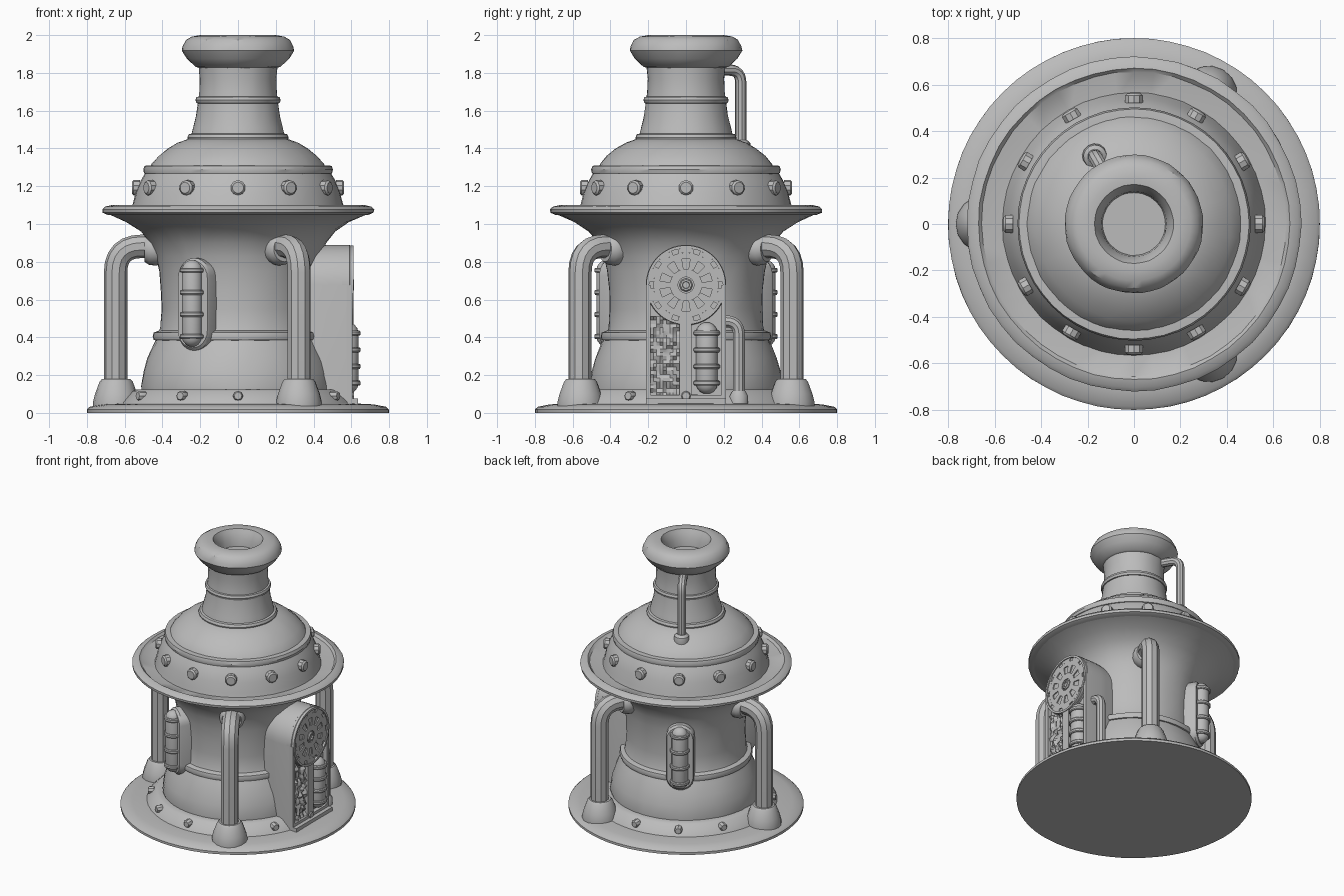
import bpy, bmesh, math, random
from math import radians, sin, cos, pi
from mathutils import Matrix, Vector

random.seed(4)
if "Cube" in bpy.data.objects:
    bpy.data.objects.remove(bpy.data.objects["Cube"])

stone = bpy.data.materials.new("plain_grey")
stone.use_nodes = True
stone.diffuse_color = (0.5, 0.5, 0.5, 1)
stone.node_tree.nodes["Principled BSDF"].inputs["Base Color"].default_value = (0.5, 0.5, 0.5, 1)


def finish(obj, angle=0, smooth=35):
    """Turn the part round the tower axis, colour it and shade it."""
    obj.data.materials.append(stone)
    obj.matrix_world = Matrix.Rotation(radians(angle), 4, 'Z') @ obj.matrix_world
    bpy.ops.object.select_all(action='DESELECT')
    obj.select_set(True)
    bpy.context.view_layer.objects.active = obj
    if obj.type == 'CURVE':
        bpy.ops.object.convert(target='MESH')
    bpy.ops.object.shade_smooth_by_angle(angle=radians(smooth))
    return bpy.context.object


def from_bmesh(name, bm, angle=0, smooth=35):
    bmesh.ops.recalc_face_normals(bm, faces=bm.faces)
    mesh = bpy.data.meshes.new(name)
    bm.to_mesh(mesh)
    bm.free()
    obj = bpy.data.objects.new(name, mesh)
    bpy.context.collection.objects.link(obj)
    return finish(obj, angle, smooth)


def lathe(name, profile, centre=(0, 0, 0), angle=0, sides=48, wobble=0.0, axis='Z'):
    """Revolve (radius, height) points, closed on the axis at both ends."""
    bm = bmesh.new()
    pts = [(0, profile[0][1])] + list(profile) + [(0, profile[-1][1])]
    verts = [bm.verts.new((r, 0, z)) for r, z in pts]
    edges = [bm.edges.new(pair) for pair in zip(verts, verts[1:])]
    bmesh.ops.spin(bm, geom=verts + edges, cent=(0, 0, 0), axis=(0, 0, 1),
                   angle=2 * pi, steps=sides, use_merge=True)
    bmesh.ops.remove_doubles(bm, verts=bm.verts, dist=1e-5)
    for v in bm.verts:
        if v.co.xy.length > 0.01:
            v.co.xy *= 1 + random.uniform(-wobble, wobble)
    if axis == 'X':
        bmesh.ops.rotate(bm, verts=bm.verts, matrix=Matrix.Rotation(pi / 2, 3, 'Y'))
    bmesh.ops.translate(bm, verts=bm.verts, vec=centre)
    return from_bmesh(name, bm, angle)


def tube(name, points, radius, bend, angle=0):
    """Pipe through corner points with rounded elbows."""
    path = [Vector(points[0])]
    for a, b, c in zip(points, points[1:], points[2:]):
        a, b, c = Vector(a), Vector(b), Vector(c)
        p, q = b + (a - b).normalized() * bend, b + (c - b).normalized() * bend
        path += [p.lerp(b, t).lerp(b.lerp(q, t), t) for t in (i / 6 for i in range(7))]
    path.append(Vector(points[-1]))
    curve = bpy.data.curves.new(name, 'CURVE')
    curve.dimensions = '3D'
    curve.bevel_depth, curve.bevel_resolution, curve.use_fill_caps = radius, 3, True
    line = curve.splines.new('POLY')
    line.points.add(len(path) - 1)
    for point, co in zip(line.points, path):
        point.co = (*co, 1)
    obj = bpy.data.objects.new(name, curve)
    bpy.context.collection.objects.link(obj)
    return finish(obj, angle)


def loft(name, outline, sections, angle=0):
    """Join scaled copies of a (y, z) outline along x; sections are (x, inset)."""
    bm = bmesh.new()
    mid = sum(z for y, z in outline) / len(outline)
    rings = []
    for x, inset in sections:
        rings.append([bm.verts.new((x, y * (1 - inset), mid + (z - mid) * (1 - inset)))
                      for y, z in outline])
    for r0, r1 in zip(rings, rings[1:]):
        for i in range(len(r0)):
            j = (i + 1) % len(r0)
            bm.faces.new((r0[i], r0[j], r1[j], r1[i]))
    bm.faces.new(rings[0])
    bm.faces.new(rings[-1])
    return from_bmesh(name, bm, angle)


def rect(y0, y1, z0, z1):
    return [(y0, z0), (y1, z0), (y1, z1), (y0, z1)]


def arc(radius, z, start, end, steps=12):
    angles = [radians(start + (end - start) * i / steps) for i in range(steps + 1)]
    return [(radius * cos(a), z + radius * sin(a)) for a in angles]


def capsule(name, x, y, low, high, radius, bands, angle=0):
    """Rounded glass lamp with cage bands."""
    bottom = [(radius * cos(a), low + radius + radius * sin(a)) for a in (-1.3, -0.9, -0.45, 0)]
    top = [(r, low + high - z) for r, z in reversed(bottom)]
    lathe(name, bottom + top, (x, y, 0), angle, 20)
    for i in range(bands):
        z = low + radius + (high - low - 2 * radius) * i / (bands - 1)
        r = radius + 0.011
        lathe(name + "_band", [(r - .005, z - .013), (r, z - .007), (r, z + .007), (r - .005, z + .013)],
              (x, y, 0), angle, 20)


# Base plate and the riveted collar on it
lathe("base_plate", [(.8, 0), (.8, .018), (.785, .032), (.72, .045), (.62, .05)], sides=64, wobble=.001)
lathe("base_collar", [(.63, .03), (.615, .06), (.56, .115), (.54, .125), (.5, .125)])

# Tower wall, with bulging foot and flared brim
lathe("tower_wall", [(.51, .1), (.515, .14), (.5, .22), (.48, .29), (.45, .36), (.43, .4),
                     (.41, .45), (.405, .55), (.408, .65), (.418, .75), (.435, .83), (.465, .9),
                     (.515, .96), (.59, 1.01), (.67, 1.045), (.715, 1.06)], wobble=.006)
lathe("waist_ring", [(.42, .38), (.447, .387), (.452, .405), (.447, .425), (.42, .435)], wobble=.002)
lathe("brim", [(.69, 1.048), (.718, 1.06), (.72, 1.078), (.705, 1.092), (.67, 1.1),
               (.655, 1.085), (.55, 1.07)], wobble=.003)

# Roof skirt, dome and chimney
lathe("roof_skirt", [(.57, 1.06), (.558, 1.1), (.54, 1.17), (.515, 1.23), (.49, 1.27)], wobble=.003)
lathe("roof_ring", [(.48, 1.262), (.497, 1.268), (.502, 1.288), (.495, 1.308), (.465, 1.31)], wobble=.002)
lathe("dome", [(.47, 1.29), (.455, 1.32), (.42, 1.36), (.37, 1.4), (.32, 1.43), (.25, 1.455)], wobble=.006)
lathe("chimney_foot_ring", [(.25, 1.43), (.264, 1.44), (.268, 1.458), (.26, 1.475), (.24, 1.48)], wobble=.002)
lathe("chimney", [(.25, 1.46), (.238, 1.51), (.222, 1.57), (.213, 1.64), (.205, 1.7), (.203, 1.77),
                  (.21, 1.84)], wobble=.006)
lathe("chimney_band", [(.2, 1.636), (.22, 1.64), (.226, 1.656), (.22, 1.672), (.2, 1.676)], wobble=.002)
lathe("chimney_cap", [(.2, 1.825), (.225, 1.832), (.27, 1.875), (.298, 1.918), (.293, 1.94), (.275, 1.975),
                      (.245, 1.992), (.2, 2), (.17, 1.998), (.158, 1.975), (.14, 1.93), (.135, 1.88)],
      wobble=.006)

# Rivets round the skirt and the collar
for i in range(12):
    stud = [(.04, -.02), (.04, .012), (.03, .022)]
    lathe("roof_rivet", stud, (.54, 0, 1.192), i * 30, 10, axis='X')
    lathe("base_rivet", [(r * .68, h) for r, h in stud], (.592, 0, .09), i * 30, 8, axis='X')

# Three big pipes with feet and wall collars
for angle in (60, 180, 300):
    tube("drain_pipe", [(.648, 0, .08), (.648, 0, .882), (.4, 0, .882)], .062, .14, angle)
    lathe("pipe_foot", [(.122, .03), (.122, .06), (.112, .1), (.088, .165), (.075, .18), (.05, .18)],
          (.645, 0, 0), angle, 16)
    lathe("pipe_collar", [(.08, -.06), (.088, -.02), (.085, .015), (.068, .04)],
          (.455, 0, .868), angle, 18, axis='X')

# Two wall lamps in rounded backing plates
for angle in (120, 240):
    plate = arc(.095, .725, 0, 180) + arc(.095, .425, 180, 360)
    loft("lamp_plate", plate, [(.36, 0), (.465, 0), (.48, .06)], angle)
    capsule("wall_lamp", .485, 0, .35, .81, .055, 4, angle)

# Small pipe from the dome to the chimney
tube("chimney_pipe", [(.335, 0, 1.38), (.335, 0, 1.815), (.19, 0, 1.815)], .03, .07, 120)
lathe("chimney_pipe_foot", [(.05, 1.36), (.056, 1.4), (.05, 1.43), (.032, 1.445)], (.335, 0, 0), 120, 14)

# Machine panel: arched block with framed openings
arch = [(-.213, .05), (.213, .05)] + arc(.213, .677, 0, 180, 18)
loft("panel_block", arch, [(.3, .12), (.42, .03), (.47, 0), (.575, 0)])
for y0, y1, z0, z1 in ((-.213, -.188, .05, .677), (.188, .213, .05, .677),
                       (-.035, .03, .05, .52), (-.2, .2, .05, .095)):
    loft("panel_frame", rect(y0, y1, z0, z1), [(.56, 0), (.606, 0)])
loft("panel_sill", rect(-.213, .213, .045, .075), [(.5, 0), (.635, 0)])

# Rough moss slab in the left opening
bm = bmesh.new()
bmesh.ops.create_grid(bm, x_segments=9, y_segments=22, size=1)
for v in bm.verts:
    v.co = (.585 + random.choice((-.008, 0, .012)), -.112 + v.co.x * .078, .3 + v.co.y * .21)
from_bmesh("moss_slab", bm, 0, 20)

# Lamp in the right opening and the thin pipe beside it
capsule("panel_lamp", .58, .11, .1, .48, .058, 4)
tube("side_pipe", [(.53, .28, .06), (.53, .28, .485), (.53, .17, .485)], .033, .07)
lathe("side_pipe_foot", [(.05, .03), (.05, .09), (.036, .115)], (.53, .28, 0), 0, 14)

# Gear dial: backing disc, rims, spokes, notches and hub
HUB_Z = .677


def sector(name, r0, r1, a0, a1, x1):
    inner, outer = arc(r0, HUB_Z, a0, a1, 4), arc(r1, HUB_Z, a0, a1, 4)
    loft(name, outer + inner[::-1], [(.57, 0), (x1, 0)])


lathe("dial_disc", [(.213, .55), (.213, .59), (.205, .597)], (0, 0, HUB_Z), 0, 40, axis='X')
for i in range(10):
    a = i * 36
    sector("dial_rim", .195, .21, a, a + 36, .612)
    sector("dial_tooth", .172, .195, a + 5, a + 31, .605)
    sector("dial_ring", .14, .172, a, a + 36, .605)
    sector("dial_spoke", .085, .14, a - 9, a + 9, .605)
    sector("dial_core", .042, .085, a, a + 36, .605)
lathe("dial_hub", [(.036, .56), (.036, .606), (.03, .613), (.02, .613), (.018, .603)],
      (0, 0, HUB_Z), 0, 8, axis='X')
